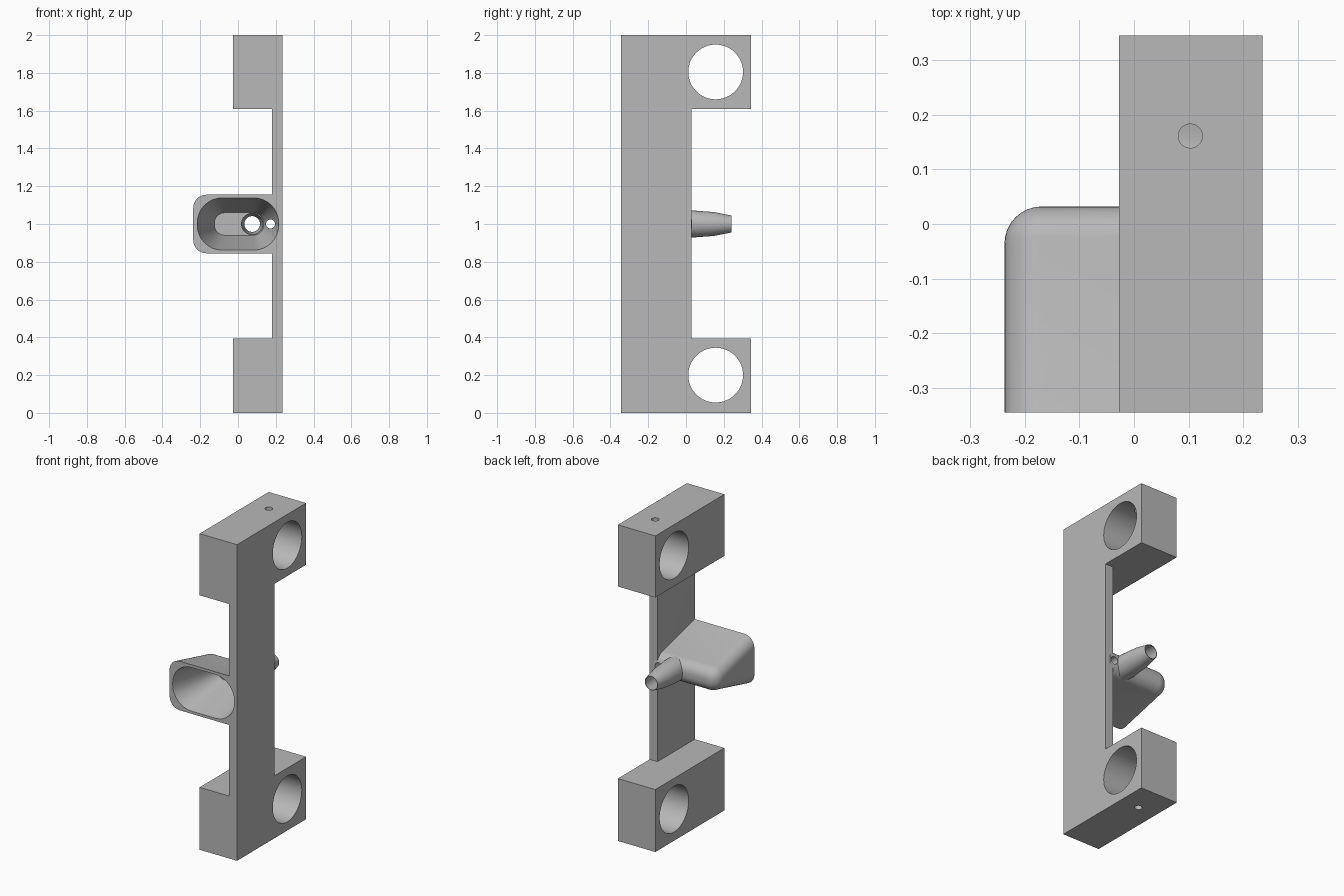
import bpy, bmesh, math
from mathutils import Matrix, Vector

old = bpy.data.objects.get("Cube")
if old:
    bpy.data.objects.remove(old, do_unlink=True)

grey = bpy.data.materials.new("plain grey")
grey.use_nodes = True
colour = (0.48, 0.48, 0.48, 1)
grey.diffuse_color = colour
grey.node_tree.nodes["Principled BSDF"].inputs["Base Color"].default_value = colour


def finish(name, bm):
    bmesh.ops.recalc_face_normals(bm, faces=bm.faces)
    mesh = bpy.data.meshes.new(name)
    bm.to_mesh(mesh)
    bm.free()
    mesh.materials.append(grey)
    obj = bpy.data.objects.new(name, mesh)
    bpy.context.collection.objects.link(obj)
    return obj


def box(name, low, high):
    low, high = Vector(low), Vector(high)
    bm = bmesh.new()
    bmesh.ops.create_cube(bm, size=1)
    bmesh.ops.scale(bm, vec=high - low, verts=bm.verts)
    bmesh.ops.translate(bm, vec=(low + high) / 2, verts=bm.verts)
    return finish(name, bm)


def rod(name, start, end, r1, r2=None, sides=48):
    """Cylinder or cone between two points."""
    start, end = Vector(start), Vector(end)
    axis = end - start
    turn = axis.to_track_quat('Z', 'Y').to_matrix().to_4x4()
    bm = bmesh.new()
    bmesh.ops.create_cone(bm, cap_ends=True, segments=sides, radius1=r1,
                          radius2=r1 if r2 is None else r2, depth=axis.length,
                          matrix=Matrix.Translation((start + end) / 2) @ turn)
    return finish(name, bm)


def loft(name, rings):
    """Skin a list of equally long closed rings and cap the ends."""
    bm = bmesh.new()
    loops = [[bm.verts.new(p) for p in ring] for ring in rings]
    n = len(loops[0])
    for a, b in zip(loops, loops[1:]):
        for i in range(n):
            j = (i + 1) % n
            bm.faces.new((a[i], a[j], b[j], b[i]))
    bm.faces.new(loops[0])
    bm.faces.new(loops[-1])
    return finish(name, bm)


def section(y, left, right, half, r_left, r_right, steps=8):
    """Rounded rectangle across the y axis, centred on the mid height."""
    points = []
    for k, (sx, sz) in enumerate(((1, 1), (-1, 1), (-1, -1), (1, -1))):
        r = r_right if sx > 0 else r_left
        cx = right - r if sx > 0 else left + r
        for i in range(steps + 1):
            a = (k + i / steps) * math.pi / 2
            points.append((cx + r * math.cos(a), y, 1 + sz * (half - r) + r * math.sin(a)))
    return points


def cut(obj, cutters):
    bpy.context.view_layer.objects.active = obj
    for cutter in cutters:
        mod = obj.modifiers.new("cut", 'BOOLEAN')
        mod.operation = 'DIFFERENCE'
        mod.solver = 'EXACT'
        mod.object = cutter
        bpy.ops.object.modifier_apply(modifier=mod.name)


# Frame: two end blocks joined by a thin plate
frame = box("frame", (-0.027, -0.345, 0), (0.235, 0.345, 2))
cutters = [box("side_recess", (-0.1, -0.5, 0.395), (0.18, 0.5, 1.61)),
           box("back_recess", (-0.1, 0.028, 0.395), (0.4, 0.5, 1.61))]

# Large cross holes and the small set-screw holes that meet them
for z, end in ((0.2, -0.1), (1.805, 2.1)):
    cutters.append(rod("cross_hole", (-0.2, 0.157, z), (0.4, 0.157, z), 0.145, sides=64))
    cutters.append(rod("screw_hole", (0.103, 0.161, z), (0.103, 0.161, end), 0.022, sides=24))

# Funnel shell: wedge that thins towards a rounded back
fillet = 0.068
rings = [section(-0.345, -0.237, 0.2, 0.155, 0.07, 0.004)]
for i in range(9):
    t = i / 8 * math.pi / 2
    inset = fillet * (1 - math.cos(t))
    half = 0.077 - inset
    rings.append(section(-0.036 + fillet * math.sin(t), -0.237 + inset, 0.2, half,
                         min(0.068, half * 0.9), 0.004))
funnel = loft("funnel", rings)

# Outlet nozzle behind the funnel
nozzle = loft("nozzle", [
    [(0.075 + r * math.cos(a), y, 1 + r * math.sin(a))
     for a in (i / 48 * math.tau for i in range(48))]
    for y, r in ((-0.02, 0.073), (0.03, 0.072), (0.15, 0.063), (0.24, 0.045))])

# Hollows shared by the frame, funnel and nozzle
mouth = loft("mouth_hollow", [section(-0.36, -0.22, 0.219, 0.142, 0.135, 0.135),
                              section(-0.03, -0.125, 0.135, 0.06, 0.055, 0.055)])
bore = rod("nozzle_bore", (0.075, -0.06, 1), (0.075, 0.25, 1), 0.058, 0.041)
vent = rod("vent_hole", (0.172, -0.3, 1), (0.172, 0.1, 1), 0.024, sides=24)

cut(frame, cutters + [mouth, vent])
cut(funnel, [mouth, bore, vent])
cut(nozzle, [bore])
for helper in cutters + [mouth, bore, vent]:
    bpy.data.objects.remove(helper, do_unlink=True)

# Smooth curved surfaces, keep the edges crisp
bpy.ops.object.select_all(action='DESELECT')
for part in (frame, funnel, nozzle):
    part.select_set(True)
bpy.context.view_layer.objects.active = frame
bpy.ops.object.shade_smooth_by_angle(angle=math.radians(30))
